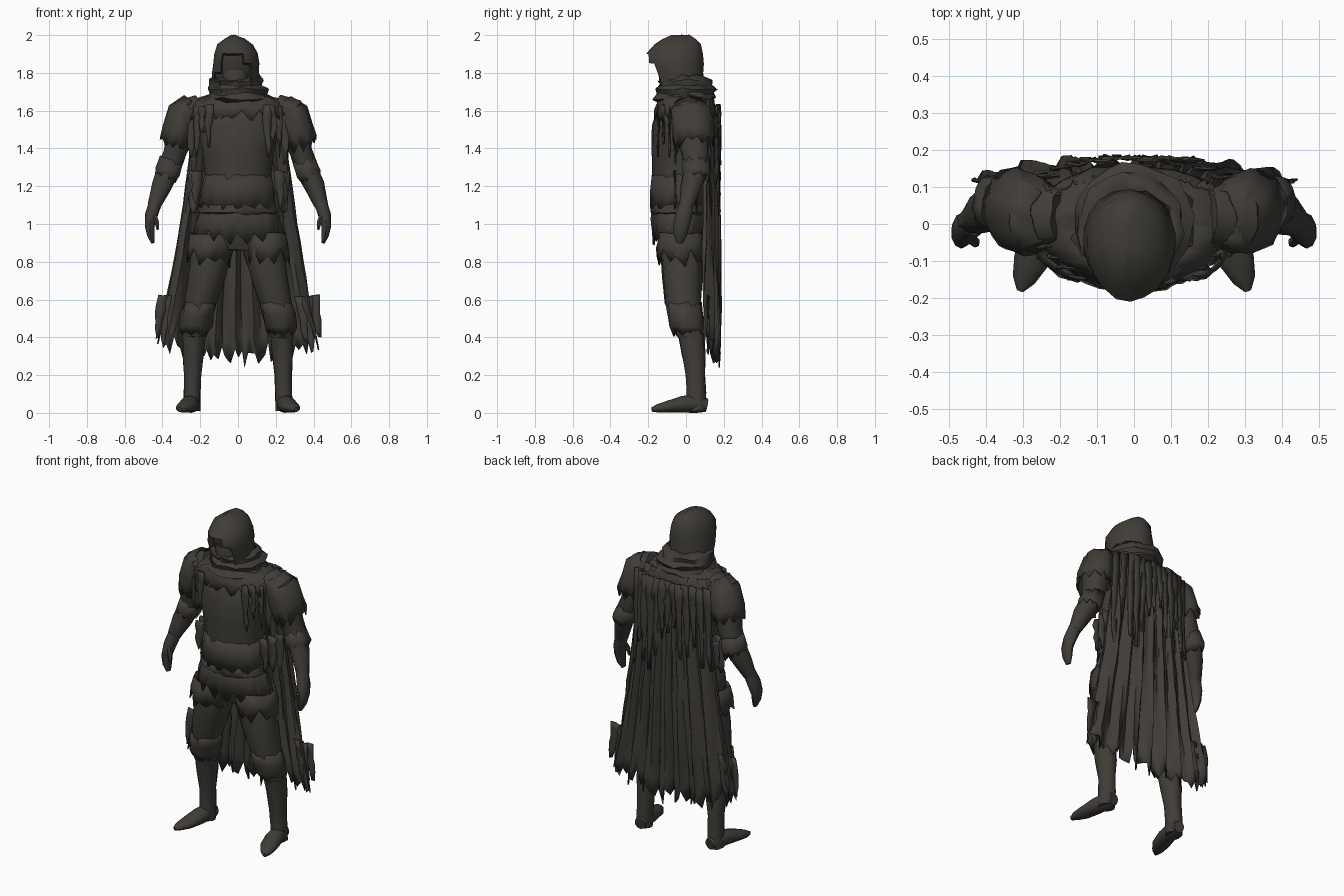
import bpy, bmesh, math, random
from mathutils import Vector

random.seed(7)
if "Cube" in bpy.data.objects:
    bpy.data.objects.remove(bpy.data.objects["Cube"])

cloth = bpy.data.materials.new("dark_worn_cloth")
cloth.use_nodes = True
COLOR = (0.052, 0.047, 0.04, 1)
cloth.diffuse_color = COLOR
bsdf = cloth.node_tree.nodes["Principled BSDF"]
bsdf.inputs["Base Color"].default_value = COLOR
bsdf.inputs["Roughness"].default_value = 0.9

X, Y, Z = Vector((1, 0, 0)), Vector((0, 1, 0)), Vector((0, 0, 1))


def finish(bm, name, thick=0):
    bmesh.ops.recalc_face_normals(bm, faces=bm.faces)
    mesh = bpy.data.meshes.new(name)
    bm.to_mesh(mesh)
    bm.free()
    mesh.materials.append(cloth)
    ob = bpy.data.objects.new(name, mesh)
    bpy.context.collection.objects.link(ob)
    if thick:
        mod = ob.modifiers.new("thickness", "SOLIDIFY")
        mod.thickness = thick
    bpy.ops.object.select_all(action="DESELECT")
    ob.select_set(True)
    bpy.context.view_layer.objects.active = ob
    bpy.ops.object.shade_smooth_by_angle(angle=math.radians(45))
    return ob


def jitter(r):
    return Vector([random.uniform(-r, r) for _ in range(3)])


def tube(rings, n=12, axis=None, ref=Y, caps=True, tear=0, rough=0, side=1):
    """Skin elliptical rings (x, y, z, radius, depth); tear makes a ragged last ring."""
    bm = bmesh.new()
    mids = [Vector(r[:3]) for r in rings]
    loops = []
    for i, r in enumerate(rings):
        d = axis or (mids[min(i + 1, len(mids) - 1)] - mids[max(i - 1, 0)]).normalized()
        u = ref.cross(d).normalized()
        v = d.cross(u)
        loop = []
        for k in range(n):
            a = 2 * math.pi * (k + 0.5) / n
            p = mids[i] + u * math.cos(a) * r[3] + v * math.sin(a) * r[4] + jitter(rough)
            if tear and i == len(rings) - 1:
                p.z += tear * (random.uniform(0.2, 1) if k % 2 else -random.uniform(0.2, 1))
            p.x *= side
            loop.append(bm.verts.new(p))
        loops.append(loop)
    for a, b in zip(loops, loops[1:]):
        for k in range(n):
            bm.faces.new((a[k], a[k - 1], b[k - 1], b[k]))
    if caps:
        bm.faces.new(loops[0])
        bm.faces.new(loops[-1])
    return bm


def sheet(func, nu, nv):
    """Open cloth grid from a function of u and v."""
    bm = bmesh.new()
    g = [[bm.verts.new(func(i / nu, j / nv, i)) for i in range(nu + 1)] for j in range(nv + 1)]
    for j in range(nv):
        for i in range(nu):
            bm.faces.new((g[j][i], g[j][i + 1], g[j + 1][i + 1], g[j + 1][i]))
    return bm


def ribbon(name, x, y, top, length, width, lean=0):
    """Narrow hanging rag with a pointed, frayed end."""
    def f(u, v, i):
        w = width * (1 - 0.75 * v * v)
        return Vector((x + (u - 0.5) * w + lean * v, y, top - length * v)) + jitter(0.007)
    finish(sheet(f, 2, 5), name, 0.006)


# Torso and pelvis
finish(tube([(0, -.02, 1.66, .13, .09), (0, -.02, 1.62, .21, .13), (0, -.03, 1.52, .22, .15),
             (0, -.03, 1.38, .19, .155), (0, -.03, 1.24, .175, .145), (0, -.03, 1.1, .19, .14),
             (0, -.02, .94, .2, .12), (0, -.02, .86, .13, .09)], 18, Z, rough=.004), "torso")

# Ragged tunic tiers and belt
finish(tube([(0, -.03, 1.26, .178, .148), (0, -.035, 1.18, .195, .15), (0, -.035, 1.09, .205, .155)],
            30, Z, caps=False, tear=.03, rough=.006), "tunic_hem", .008)
finish(tube([(0, -.03, 1.12, .19, .14), (0, -.035, 1.02, .215, .145), (0, -.035, .93, .24, .145)],
            34, Z, caps=False, tear=.045, rough=.008), "skirt", .008)
finish(tube([(0, -.03, 1.11, .195, .145), (0, -.03, 1.1, .207, .157), (0, -.03, 1.06, .212, .158),
             (0, -.03, 1.05, .2, .145)], 20, Z, caps=False, rough=.003), "belt")

# Hood with a recessed face opening
bm = tube([(-.015, -.02, 1.66, .12, .13), (-.015, -.025, 1.7, .125, .13), (-.015, -.03, 1.75, .125, .13),
           (-.012, -.045, 1.8, .125, .138), (-.01, -.055, 1.85, .123, .148), (-.01, -.06, 1.9, .115, .15),
           (-.015, -.045, 1.95, .095, .122), (-.018, -.035, 1.98, .055, .09),
           (-.02, -.03, 2, .012, .05)], 18, Z, rough=.003)
front = [f for f in bm.faces if f.calc_center_median().y < -.09
         and ((f.calc_center_median().x + .015) / .095) ** 2
         + ((f.calc_center_median().z - 1.79) / .11) ** 2 < 1]
bmesh.ops.recalc_face_normals(bm, faces=bm.faces)
bmesh.ops.inset_region(bm, faces=front, thickness=.01, depth=0)
for v in {v for f in front for v in f.verts}:
    v.co.y += .05
finish(bm, "hood")
finish(tube([(-.015, -.09, 1.69, .03, .03), (-.015, -.095, 1.73, .06, .045), (-.015, -.095, 1.79, .07, .05),
             (-.015, -.08, 1.87, .05, .04)], 10, Z), "face")

# Cowl folds and torn shoulder mantle
finish(tube([(-.01, -.005, 1.79, .115, .1), (-.01, -.005, 1.76, .145, .14), (-.01, 0, 1.735, .138, .14),
             (0, 0, 1.715, .162, .162), (0, 0, 1.69, .15, .15), (0, -.01, 1.665, .17, .165),
             (0, -.01, 1.64, .14, .13)], 20, Z, caps=False, rough=.009), "cowl", .008)
finish(tube([(0, 0, 1.69, .14, .12), (0, 0, 1.66, .22, .145), (0, 0, 1.62, .265, .155),
             (0, 0, 1.57, .27, .165)], 36, Z, caps=False, tear=.035, rough=.008), "mantle", .007)

for side, label in ((1, "left"), (-1, "right")):
    # Arm, sleeve and hand
    finish(tube([(.2, .02, 1.64, .05, .07), (.27, .02, 1.6, .085, .1), (.3, .03, 1.5, .08, .095),
                 (.335, .05, 1.38, .062, .075), (.365, .055, 1.29, .06, .068), (.405, .03, 1.2, .053, .057),
                 (.44, .005, 1.1, .036, .038)], 12, rough=.005, side=side), label + "_arm")
    finish(tube([(.24, .02, 1.65, .05, .07), (.285, .025, 1.59, .088, .108), (.31, .035, 1.5, .088, .112),
                 (.33, .045, 1.43, .085, .11)], 20, caps=False, tear=.035, rough=.008, side=side),
           label + "_sleeve", .007)
    finish(tube([(.35, .055, 1.34, .06, .072), (.372, .055, 1.27, .066, .078), (.385, .055, 1.24, .058, .07)],
                16, caps=False, tear=.02, rough=.007, side=side), label + "_elbow_wrap", .006)
    finish(tube([(.435, .005, 1.12, .037, .037), (.458, -.012, 1.05, .035, .045), (.468, -.025, .99, .027, .042),
                 (.462, -.03, .94, .02, .035), (.45, -.035, .9, .01, .018)], 10, side=side), label + "_hand")
    finish(tube([(.45, -.03, 1.06, .016, .016), (.43, -.05, 1.01, .014, .014), (.425, -.055, .97, .007, .007)],
                6, side=side), label + "_thumb")

    # Trousers, boot and knee wrap
    finish(tube([(.11, -.02, .96, .1, .11), (.135, -.025, .86, .112, .11), (.165, -.02, .72, .102, .105),
                 (.2, -.015, .58, .085, .093), (.225, .0, .48, .077, .08), (.232, .025, .4, .062, .07)],
                14, Z, rough=.005, side=side), label + "_trouser_leg")
    finish(tube([(.222, .01, .5, .07, .075), (.232, .025, .42, .062, .07), (.237, .04, .32, .057, .065),
                 (.24, .05, .2, .046, .052), (.243, .055, .11, .046, .052), (.245, .055, .01, .045, .052)],
                12, Z, rough=.003, side=side), label + "_boot_shaft")
    finish(tube([(.238, .11, .04, .032, .035), (.245, .06, .05, .045, .05), (.258, -.02, .045, .052, .044),
                 (.278, -.1, .032, .05, .031), (.298, -.15, .024, .033, .022), (.308, -.18, .018, .01, .012)],
                10, ref=Z, side=side), label + "_boot_foot")
    finish(tube([(.2, -.015, .58, .088, .097), (.217, -.005, .52, .09, .094), (.225, .005, .46, .086, .087),
                 (.23, .015, .42, .072, .076)], 16, Z, caps=False, tear=.015, rough=.008, side=side),
           label + "_knee_wrap", .006)
    finish(tube([(.14, -.03, .95, .112, .115), (.15, -.03, .88, .12, .122), (.158, -.03, .82, .116, .12)],
                18, Z, caps=False, tear=.05, rough=.007, side=side), label + "_thigh_rag", .006)

    # Hanging rags on chest, hips and cloak edge
    for k in range(4):
        ribbon(f"{label}_chest_rag_{k + 1}", side * (.15 + .03 * k), -.15 + .03 * k, 1.63,
               random.uniform(.12, .34), .045, side * .01)
    for k in range(3):
        ribbon(f"{label}_hip_rag_{k + 1}", side * (.215 + .012 * k), -.06 + .06 * k, 1.28,
               random.uniform(.16, .3), .06, side * .01)
    for k in range(3):
        ribbon(f"{label}_cloak_edge_rag_{k + 1}", side * (.33 + .035 * k), .12, .62,
               random.uniform(.2, .34), .055, side * .03)

# Long pleated cloak with ragged hem
COLS = 48
hem = [.3 + .09 * abs(2 * i / COLS - 1) ** 3 + (.05 if i % 2 else -.03) * random.random()
       + .03 * math.sin(i * 1.4) for i in range(COLS + 1)]


def cloak(u, v, i):
    t = 2 * u - 1
    z = 1.66 + (hem[i] - 1.66) * v
    half = .235 + .03 * v + .165 * v ** 1.5
    fold = (.006 + .016 * v) * math.sin(t * 24 + math.sin(v * 4)) + .007 * math.sin(t * 51)
    y = .13 + .035 * min(1, v * 5) - .055 * abs(t) ** 3 + fold
    return Vector((t * half, y, z)) + jitter(.003)


finish(sheet(cloak, COLS, 14), "cloak", .008)

# Layered tatters over the back of the cloak
for k in range(13):
    t = (k - 6) / 6
    ribbon(f"back_rag_{k + 1}", .23 * t, .182 - .05 * abs(t) ** 3, 1.63,
           random.uniform(.2, .6), .05, .03 * t)
